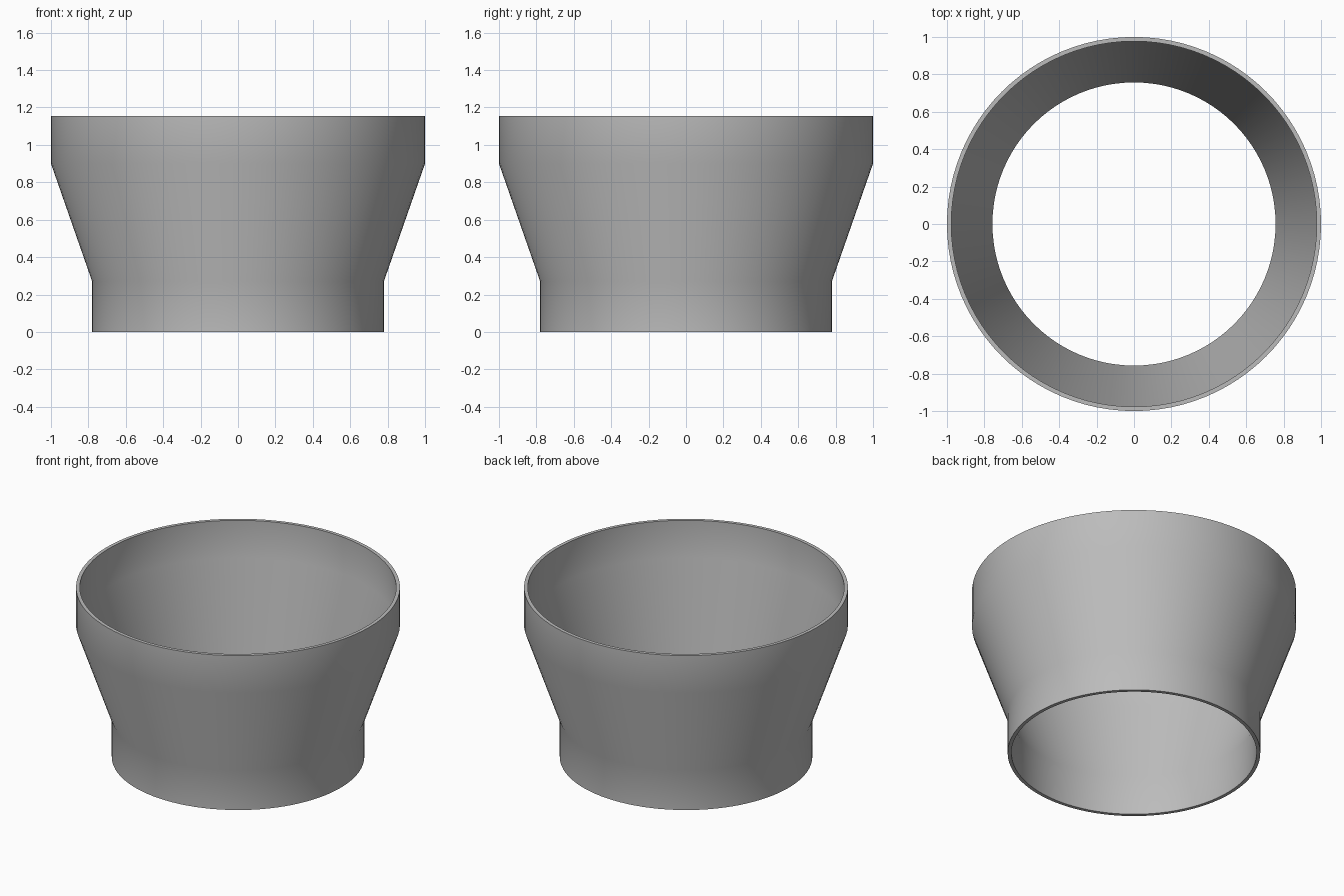
import bpy
import bmesh
import math

cube = bpy.data.objects.get("Cube")
if cube:
    bpy.data.objects.remove(cube, do_unlink=True)

SEGMENTS = 96
WALL = 0.023
HEIGHT = 1.155

# One grey material
grey = bpy.data.materials.new("plain_grey")
grey.use_nodes = True
colour = (0.5, 0.5, 0.5, 1)
grey.diffuse_color = colour
grey.node_tree.nodes["Principled BSDF"].inputs["Base Color"].default_value = colour

# Wall profile (radius, height): narrow collar, cone, wide collar
outer = [(0.78, 0), (0.78, 0.27), (1, 0.9), (1, HEIGHT)]
inner = [(r - WALL, z) for r, z in reversed(outer)]
profile = outer + inner

# Revolve the closed profile into a hollow reducer
bm = bmesh.new()
rings = []
for r, z in profile:
    angles = [math.tau * i / SEGMENTS for i in range(SEGMENTS)]
    rings.append([bm.verts.new((r * math.cos(a), r * math.sin(a), z)) for a in angles])
for low, high in zip(rings, rings[1:] + rings[:1]):
    for i in range(SEGMENTS):
        j = (i + 1) % SEGMENTS
        bm.faces.new((low[i], low[j], high[j], high[i]))
bmesh.ops.recalc_face_normals(bm, faces=bm.faces)

mesh = bpy.data.meshes.new("pipe_reducer")
bm.to_mesh(mesh)
bm.free()
mesh.materials.append(grey)
reducer = bpy.data.objects.new("pipe_reducer", mesh)
bpy.context.collection.objects.link(reducer)

# Smooth walls with sharp rims
bpy.ops.object.select_all(action="DESELECT")
reducer.select_set(True)
bpy.context.view_layer.objects.active = reducer
bpy.ops.object.shade_smooth_by_angle(angle=math.radians(30))
